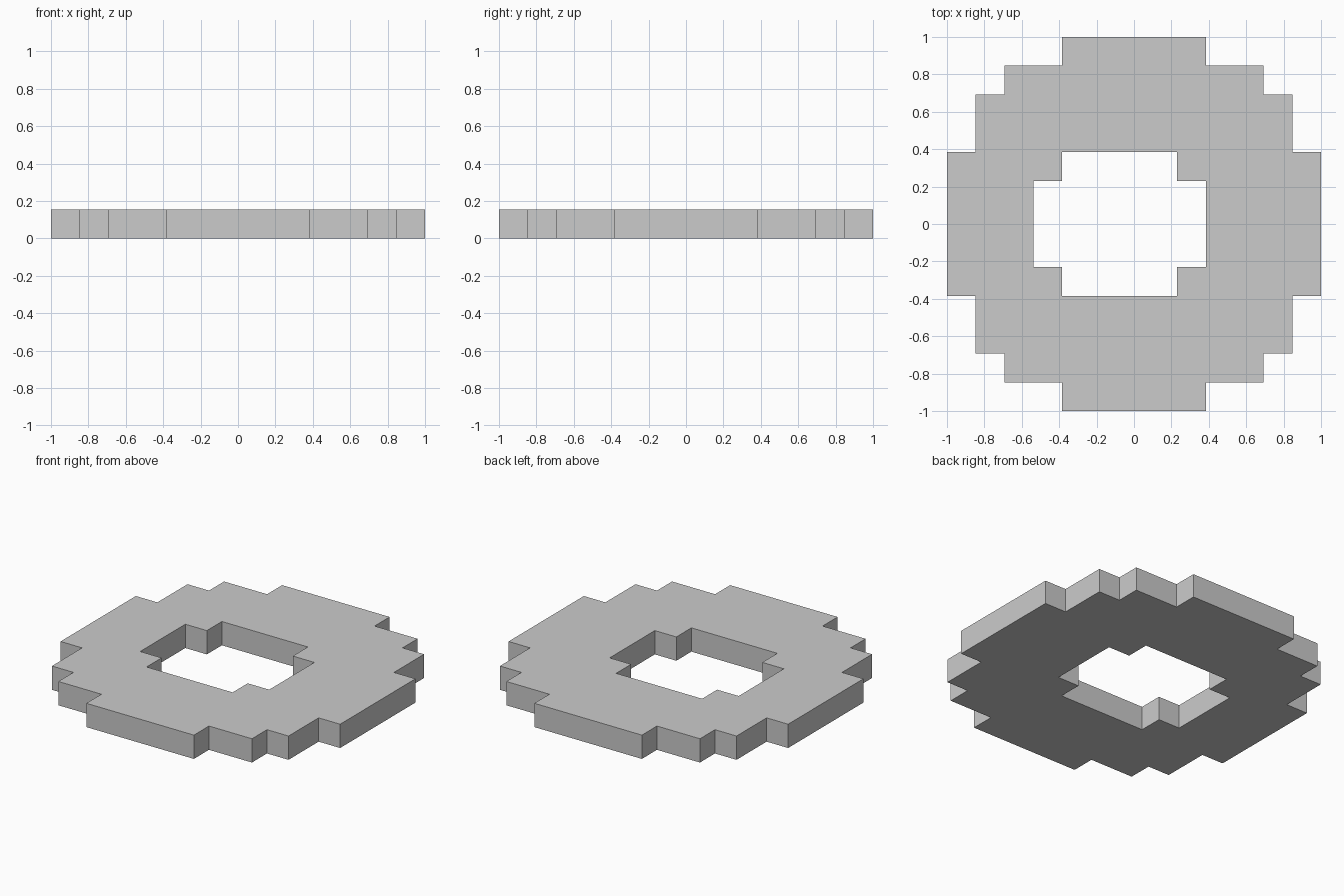
import bpy, bmesh

if "Cube" in bpy.data.objects:
    bpy.data.objects.remove(bpy.data.objects["Cube"])

U = 2 / 13  # one block of the 13 x 13 grid


def outer_half_width(row):
    # half width in blocks of the stepped disc at this row
    for limit, half in ((2, 6), (4, 5), (5, 4), (6, 2)):
        if abs(row) <= limit:
            return half


def in_hole(col, row):
    # stepped opening, one block off-centre in x
    return (abs(row) <= 1 and -3 <= col <= 2) or (abs(row) == 2 and -2 <= col <= 1)


# Flat sheet of blocks in the shape of a stepped ring
bm = bmesh.new()
for row in range(-6, 7):
    half = outer_half_width(row)
    for col in range(-half, half + 1):
        if not in_hole(col, row):
            corners = ((-.5, -.5), (.5, -.5), (.5, .5), (-.5, .5))
            bm.faces.new([bm.verts.new(((col + dx) * U, (row + dy) * U, 0)) for dx, dy in corners])
bmesh.ops.remove_doubles(bm, verts=bm.verts[:], dist=1e-4)

mesh = bpy.data.meshes.new("stepped_ring")
bm.to_mesh(mesh)
bm.free()
ring = bpy.data.objects.new("stepped_ring", mesh)
bpy.context.collection.objects.link(ring)

# One block of thickness, upward from the ground
solid = ring.modifiers.new("thickness", 'SOLIDIFY')
solid.thickness = U
solid.offset = 1
